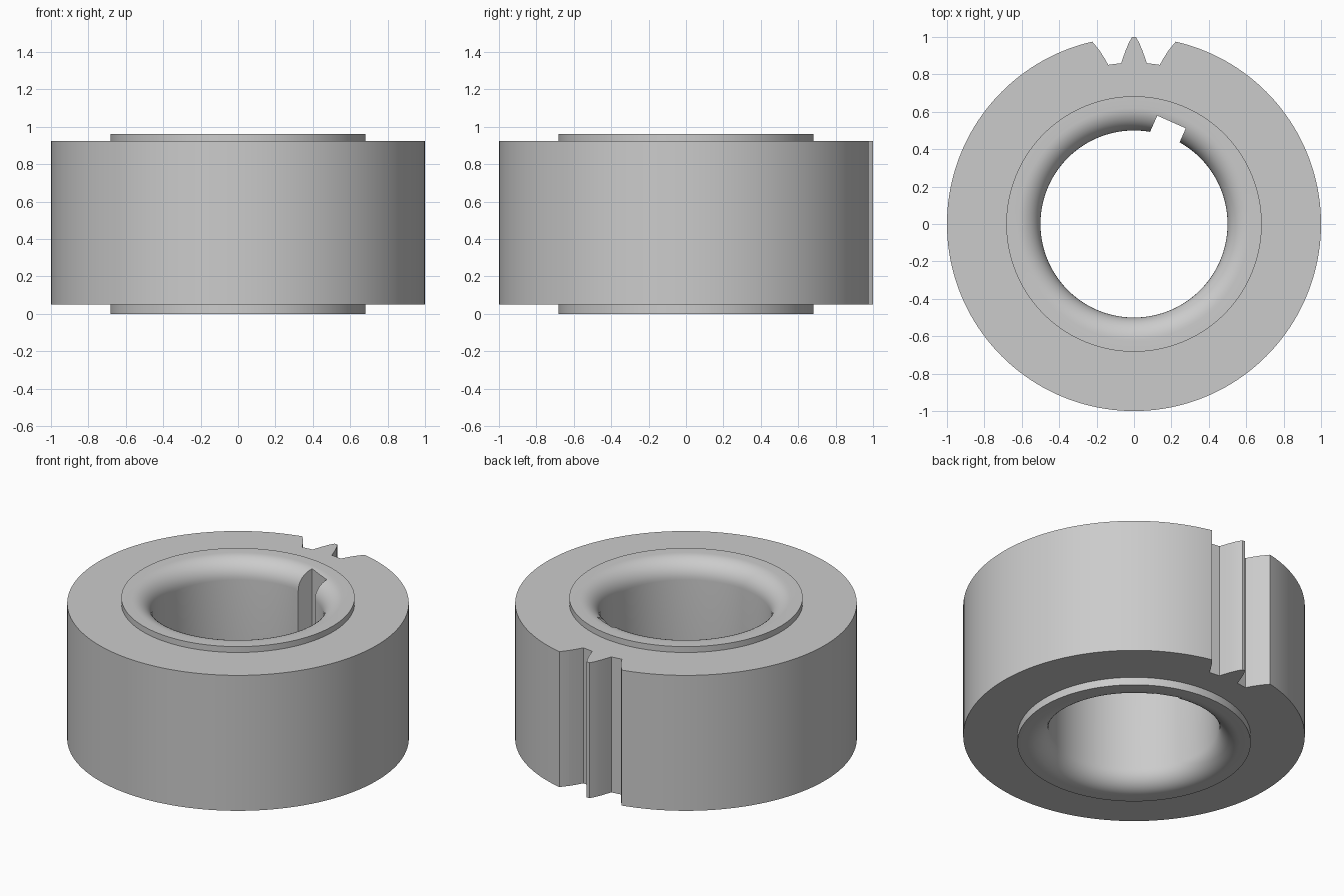
import bpy, bmesh, math
from mathutils import Vector

cube = bpy.data.objects.get("Cube")
if cube:
    bpy.data.objects.remove(cube, do_unlink=True)

steel = bpy.data.materials.new("plain_grey")
steel.use_nodes = True
grey = (0.6, 0.6, 0.6, 1)
steel.diffuse_color = grey
steel.node_tree.nodes["Principled BSDF"].inputs["Base Color"].default_value = grey

HEIGHT, RIM_LOW, RIM_HIGH = 0.963, 0.05, 0.925
RIM_R, HUB_R, BORE_R, FILLET = 1.0, 0.683, 0.5, 0.12
SEGMENTS, ARC = 160, 10


def add_object(name, bm):
    bmesh.ops.recalc_face_normals(bm, faces=bm.faces)
    mesh = bpy.data.meshes.new(name)
    bm.to_mesh(mesh)
    bm.free()
    mesh.materials.append(steel)
    obj = bpy.data.objects.new(name, mesh)
    bpy.context.collection.objects.link(obj)
    return obj


def lathe(name, profile):
    """Revolve a closed (radius, z) profile around the z axis."""
    bm = bmesh.new()
    rings = []
    for i in range(SEGMENTS):
        a = math.tau * i / SEGMENTS
        rings.append([bm.verts.new((r * math.cos(a), r * math.sin(a), z)) for r, z in profile])
    n = len(profile)
    for i, ring in enumerate(rings):
        after = rings[(i + 1) % SEGMENTS]
        for j in range(n):
            k = (j + 1) % n
            bm.faces.new((ring[j], after[j], after[k], ring[k]))
    return add_object(name, bm)


def prism(name, outline):
    """Vertical cutter taller than the body."""
    bm = bmesh.new()
    face = bm.faces.new([bm.verts.new((x, y, -0.1)) for x, y in outline])
    top = bmesh.ops.extrude_face_region(bm, geom=[face])["geom"]
    moved = [v for v in top if isinstance(v, bmesh.types.BMVert)]
    bmesh.ops.translate(bm, verts=moved, vec=Vector((0, 0, HEIGHT + 0.2)))
    obj = add_object(name, bm)
    obj.hide_render = True
    return obj


# Ring body: rim, raised hub on both sides, bore with rounded mouths
angles = [math.pi / 2 * i / ARC for i in range(ARC + 1)]
mouth = [(BORE_R + FILLET * (1 - math.cos(a)), FILLET * (1 - math.sin(a))) for a in angles]
lower = mouth[::-1]
upper = [(r, HEIGHT - z) for r, z in mouth]
profile = lower + upper + [(HUB_R, HEIGHT), (HUB_R, RIM_HIGH), (RIM_R, RIM_HIGH),
                           (RIM_R, RIM_LOW), (HUB_R, RIM_LOW), (HUB_R, 0)]
body = lathe("gear_ring", profile)

# Two tooth gaps, mirrored, leaving a single pointed tooth between them
gap = [(0.01, 1.0), (0.028, 0.968), (0.046, 0.925), (0.06, 0.885), (0.068, 0.86),
       (0.138, 0.851), (0.16, 0.89), (0.187, 0.931), (0.222, 0.974),
       (0.245, 1.0), (0.245, 1.05), (0.01, 1.05)]
cutters = [prism("tooth_gap_left", gap),
           prism("tooth_gap_right", [(-x, y) for x, y in gap])]

# Slanted keyway in the bore
turn = math.radians(24)
out = Vector((math.sin(turn), math.cos(turn)))
side = Vector((math.cos(turn), -math.sin(turn)))
cutters.append(prism("keyway_cutter", [out * d + side * s for d, s in
               ((0.3, -0.122), (0.58, -0.122), (0.58, 0.045), (0.3, 0.045))]))

# Cut everything, then keep the result as plain mesh
for cutter in cutters:
    mod = body.modifiers.new(cutter.name, "BOOLEAN")
    mod.operation = "DIFFERENCE"
    mod.solver = "EXACT"
    mod.object = cutter
bpy.context.view_layer.update()
depsgraph = bpy.context.evaluated_depsgraph_get()
result = bpy.data.meshes.new_from_object(body.evaluated_get(depsgraph))
body.modifiers.clear()
body.data = result
for cutter in cutters:
    bpy.data.objects.remove(cutter, do_unlink=True)

for obj in bpy.context.selected_objects:
    obj.select_set(False)
body.select_set(True)
bpy.context.view_layer.objects.active = body
bpy.ops.object.shade_smooth_by_angle(angle=math.radians(25))
